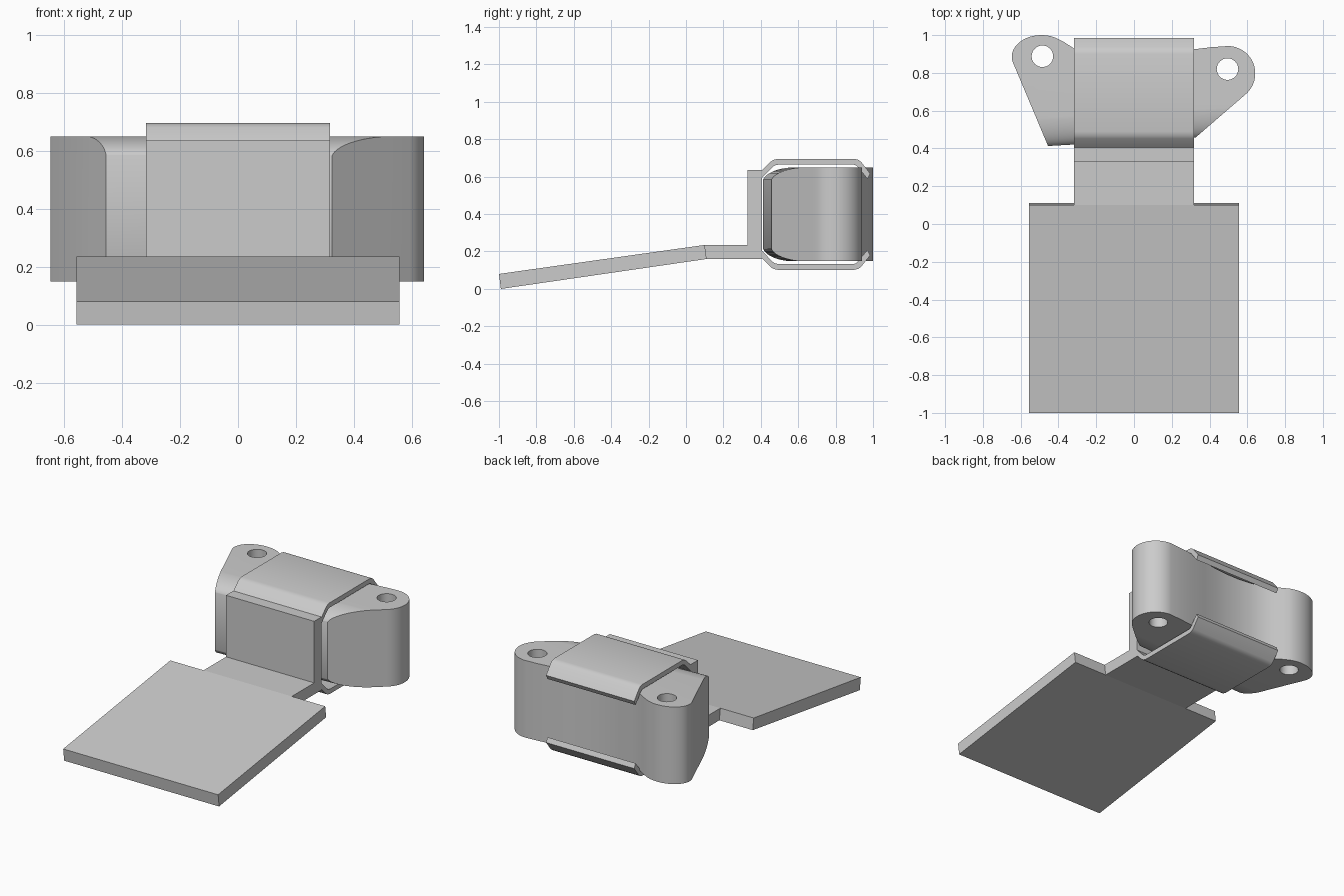
import bpy, bmesh
from math import cos, sin, pi, radians
from mathutils import Matrix, Vector

if "Cube" in bpy.data.objects:
    bpy.data.objects.remove(bpy.data.objects["Cube"])


def prism(name, pts, place, depth):
    """Extrude a closed 2D outline; place maps (u, v) to 3D, depth is the extrusion vector."""
    bm = bmesh.new()
    face = bm.faces.new([bm.verts.new(place(u, v)) for u, v in pts])
    res = bmesh.ops.extrude_face_region(bm, geom=[face])
    verts = [g for g in res["geom"] if isinstance(g, bmesh.types.BMVert)]
    bmesh.ops.translate(bm, verts=verts, vec=Vector(depth))
    bmesh.ops.recalc_face_normals(bm, faces=bm.faces)
    mesh = bpy.data.meshes.new(name)
    bm.to_mesh(mesh)
    bm.free()
    obj = bpy.data.objects.new(name, mesh)
    bpy.context.collection.objects.link(obj)
    return obj


def side_prism(name, pts, half):
    return prism(name, pts, lambda y, z: (-half, y, z), (2 * half, 0, 0))


def top_prism(name, pts, z0, z1):
    return prism(name, pts, lambda x, y: (x, y, z0), (0, 0, z1 - z0))


def arc(cx, cy, rx, ry, a0, a1, n):
    return [(cx + rx * cos(radians(a0 + (a1 - a0) * i / n)),
             cy + ry * sin(radians(a0 + (a1 - a0) * i / n))) for i in range(n + 1)]


def select(obj):
    bpy.ops.object.select_all(action='DESELECT')
    obj.select_set(True)
    bpy.context.view_layer.objects.active = obj


def boolean(obj, cutter, op):
    cutter.hide_render = True
    mod = obj.modifiers.new(op, 'BOOLEAN')
    mod.object, mod.operation, mod.solver = cutter, op, 'EXACT'
    select(obj)
    bpy.ops.object.modifier_apply(modifier=mod.name)
    bpy.data.objects.remove(cutter)


def smooth(obj):
    select(obj)
    bpy.ops.object.shade_smooth_by_angle(angle=radians(28))


# Tilted base plate with a thin rim line underneath
plate = side_prism("base_plate", [(-0.99, 0), (-1, 0.08), (0.10, 0.235), (0.11, 0.16)], 0.557)
bm = bmesh.new()
bm.from_mesh(plate.data)
bm.normal_update()
under = min(bm.faces, key=lambda f: f.normal.z)
bmesh.ops.inset_region(bm, faces=[under], thickness=0.05, depth=0)
bm.to_mesh(plate.data)
bm.free()

# L-shaped bracket: neck and upright wall
W = 0.317
side_prism("bracket", [(0.10, 0.16), (0.405, 0.16), (0.405, 0.635), (0.33, 0.635),
                       (0.33, 0.235), (0.10, 0.235)], W)

# Bent spring clips above and below, mirrored about the body's mid height
MID = 0.3985
clip = [(0.405, 0.632), (0.452, 0.680), (0.468, 0.690), (0.49, 0.695),
        (0.90, 0.695), (0.921, 0.690), (0.937, 0.678), (0.985, 0.617),
        (0.970, 0.588), (0.920, 0.650), (0.911, 0.659), (0.897, 0.664),
        (0.492, 0.664), (0.475, 0.660), (0.463, 0.652), (0.405, 0.592)]
smooth(side_prism("upper_clip", clip, W))
smooth(side_prism("lower_clip", [(y, 2 * MID - z) for y, z in clip], W))

# Two-lobed body seen from the top
outline = [(-0.455, 0.413)]
outline += arc(-0.49, 0.885, 0.157, 0.115, 192, 60, 20)
outline += [(-0.37, 0.963), (-0.317, 0.929), (-0.26, 0.902), (-0.19, 0.883), (-0.1, 0.873),
            (0, 0.873), (0.1, 0.882), (0.2, 0.902), (0.317, 0.925), (0.41, 0.936)]
outline += arc(0.497, 0.797, 0.145, 0.145, 90, -49, 24)
outline += [(0.325, 0.457)]
body = top_prism("body", outline, 0.148, 0.649)

# Round the slightly skewed front edges with an elliptical profile
front = arc(0.18, 0.57, 0.18, 0.08, 180, 90, 14)
front = [(y - 0.003, z) for y, z in front]
profile = front + [(1, 0.66), (1, 0.137)] + [(y, 2 * MID - z) for y, z in reversed(front)]
rounder = side_prism("rounding_helper", profile, 1.5)
rounder.data.transform(Matrix.Translation((-0.455, 0.413, 0)) @ Matrix.Rotation(radians(3.23), 4, 'Z'))
boolean(body, rounder, 'INTERSECT')

# Screw holes through both lobes
for x, y in ((-0.485, 0.888), (0.495, 0.82)):
    boolean(body, top_prism("hole_helper", arc(x, y, 0.057, 0.057, 0, 348.75, 31), 0, 1), 'DIFFERENCE')
smooth(body)
